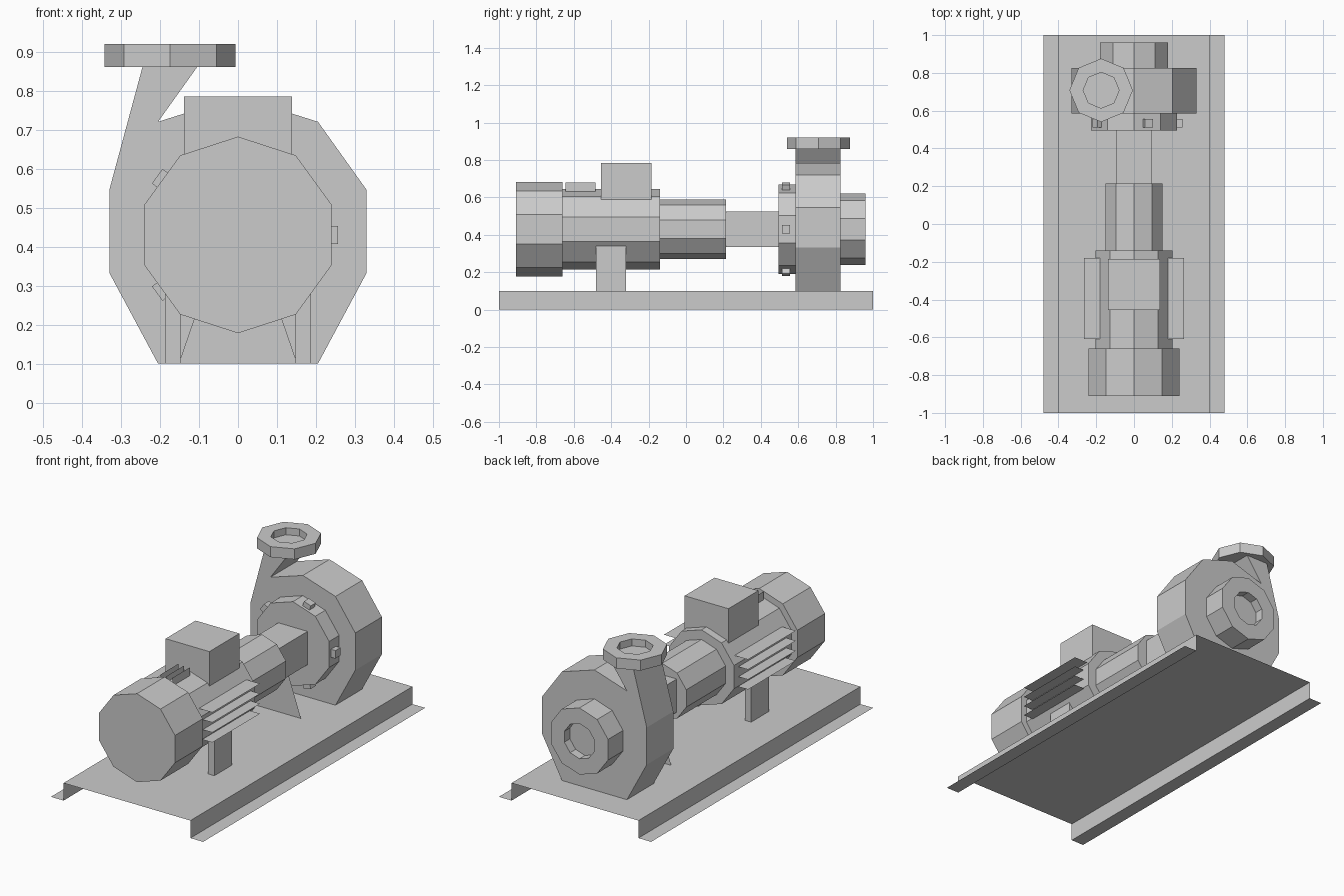
import bpy, bmesh
from math import sin, cos, pi, radians
from mathutils import Matrix

if "Cube" in bpy.data.objects:
    bpy.data.objects.remove(bpy.data.objects["Cube"])

CZ = 0.43  # shaft height


def make(name, verts, faces, closed=True):
    me = bpy.data.meshes.new(name)
    me.from_pydata(verts, [], faces)
    if closed:
        bm = bmesh.new()
        bm.from_mesh(me)
        bmesh.ops.recalc_face_normals(bm, faces=bm.faces)
        bm.to_mesh(me)
        bm.free()
    ob = bpy.data.objects.new(name, me)
    bpy.context.collection.objects.link(ob)
    return ob


def box(name, x0, x1, y0, y1, z0, z1):
    v = [(x, y, z) for x in (x0, x1) for y in (y0, y1) for z in (z0, z1)]
    f = [(0, 1, 3, 2), (4, 6, 7, 5), (0, 4, 5, 1), (2, 3, 7, 6), (0, 2, 6, 4), (1, 5, 7, 3)]
    return make(name, v, f)


def turned(name, rings, n, place):
    """Faceted solid of revolution; rings are (radius, position along axis)."""
    v = [place(r * sin(2 * pi * i / n), r * cos(2 * pi * i / n), t)
         for r, t in rings for i in range(n)]
    f = [(k * n + i, k * n + (i + 1) % n, (k + 1) * n + (i + 1) % n, (k + 1) * n + i)
         for k in range(len(rings) - 1) for i in range(n)]
    f += [tuple(range(n)), tuple(range((len(rings) - 1) * n, len(rings) * n))]
    return make(name, v, f)


def along_y(a, b, t):
    return (a, t, CZ + b)


# Folded sheet base
prof = [(-0.48, 0), (-0.4, 0), (-0.4, 0.1), (0.4, 0.1), (0.4, 0), (0.48, 0)]
n = len(prof)
make("base_plate", [(x, y, z) for y in (-1, 1) for x, z in prof],
     [(i, i + 1, n + i + 1, n + i) for i in range(n - 1)], closed=False)

# Ten-sided drums along the shaft
for name, r, y0, y1 in [("fan_cover", 0.252, -0.91, -0.66),
                        ("motor_body", 0.215, -0.66, -0.14),
                        ("motor_end_housing", 0.16, -0.14, 0.215),
                        ("pump_cover", 0.24, 0.495, 0.585)]:
    turned(name, [(r, y0), (r, y1)], 10, along_y)
box("bearing_bracket", -0.092, 0.092, 0.215, 0.495, 0.335, 0.525)

# Terminal box and motor feet
box("terminal_box", -0.138, 0.138, -0.455, -0.185, 0.585, 0.785)
for s, side in ((-1, "left"), (1, "right")):
    xs = sorted((s * 0.147, s * 0.187))
    box("motor_foot_" + side, *xs, -0.48, -0.32, 0.1, 0.34)
    # Thin cooling fins on the motor sides
    for i in range(4):
        z = 0.36 + i * 0.057
        make(f"fin_{side}_{i}", [(s * 0.175, -0.61, z), (s * 0.265, -0.61, z),
                                 (s * 0.265, -0.18, z), (s * 0.175, -0.18, z)],
             [(0, 1, 2, 3)], closed=False)

# Thin upright fins on top of the motor
for i in range(3):
    x = (i - 1) * 0.037
    make(f"fin_top_{i}", [(x, -0.645, 0.62), (x, -0.485, 0.62), (x, -0.485, 0.68), (x, -0.645, 0.68)],
         [(0, 1, 2, 3)], closed=False)

# Sheet support under the bearing bracket
make("bracket_support", [(-0.152, 0.35, 0.1), (0.152, 0.35, 0.1), (0.071, 0.35, 0.335), (-0.071, 0.35, 0.335)],
     [(0, 1, 2, 3)], closed=False)

# Cover bolts, five around
for i in range(5):
    b = box(f"cover_bolt_{i}", 0.22, 0.256, 0.512, 0.557, -0.023, 0.023)
    b.data.transform(Matrix.Translation((0, 0, CZ)) @ Matrix.Rotation(radians(72 * i), 4, 'Y'))

# Volute casing with discharge neck
prof = [(-0.205, 0.1), (0.205, 0.1), (0.33, 0.333), (0.33, 0.545), (0.205, 0.72), (0, 0.785),
        (-0.205, 0.72), (-0.105, 0.86), (-0.245, 0.86), (-0.33, 0.545), (-0.33, 0.333)]
n = len(prof)
make("volute_casing", [(x, y, z) for y in (0.585, 0.825) for x, z in prof],
     [tuple(range(n)), tuple(range(n, 2 * n))]
     + [(i, (i + 1) % n, n + (i + 1) % n, n + i) for i in range(n)])

# Recessed suction nozzle and discharge flange
turned("suction_nozzle", [(0.19, 0.825), (0.19, 0.96), (0.1, 0.96), (0.1, 0.91)], 10, along_y)
turned("discharge_flange", [(0.168, 0.86), (0.168, 0.92), (0.095, 0.92), (0.095, 0.88)], 8,
       lambda a, b, t: (a - 0.174, b + 0.708, t))
